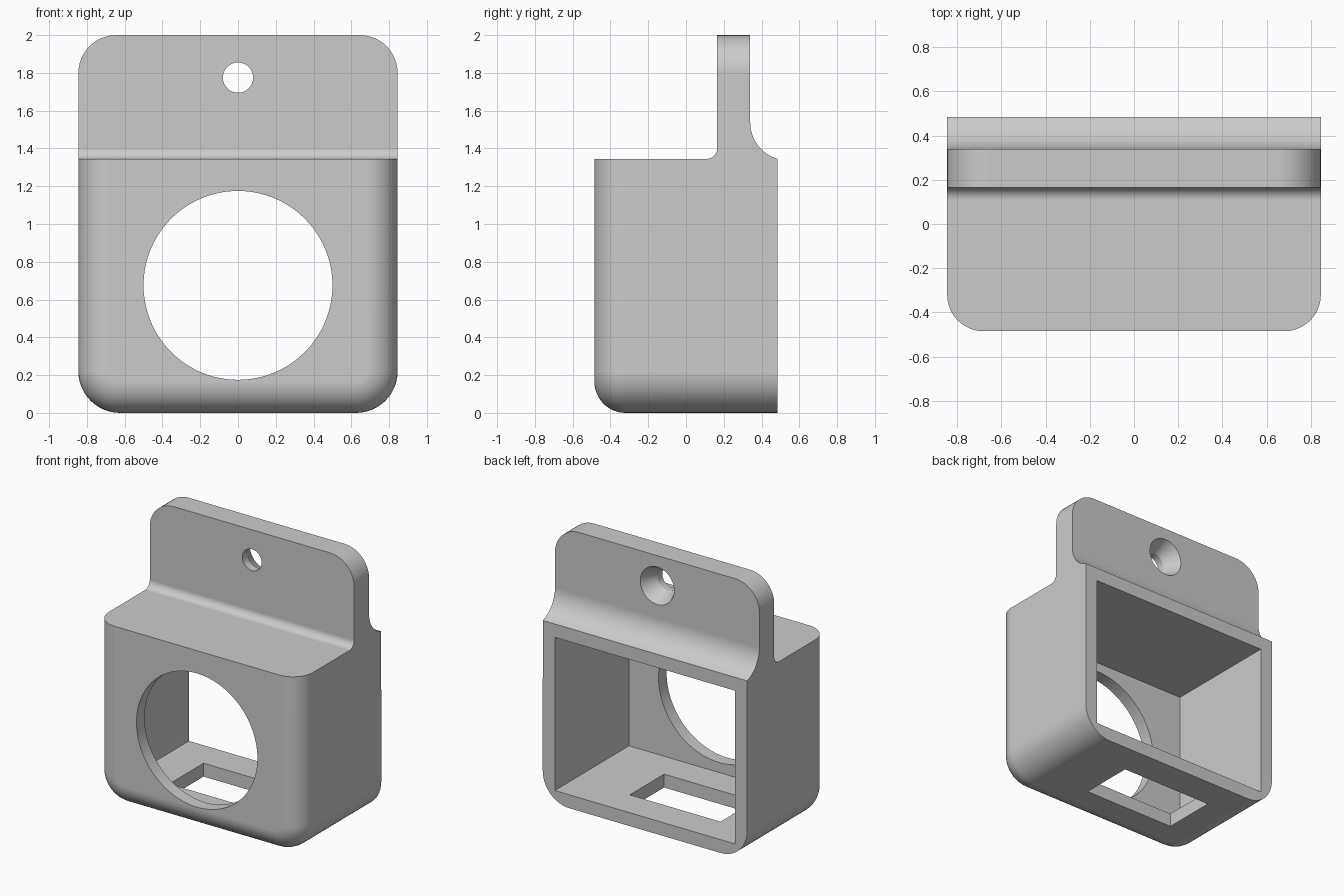
import bpy
import bmesh
from math import sin, cos, pi, radians
from mathutils import Matrix

if "Cube" in bpy.data.objects:
    bpy.data.objects.remove(bpy.data.objects["Cube"], do_unlink=True)

HALF_W, HALF_D, SHELF_Z, TOP_Z = 0.845, 0.485, 1.345, 2.0
WALL, FRONT_R, BOTTOM_R, TAB_R = 0.1, 0.165, 0.22, 0.2

grey = bpy.data.materials.new("plain grey")
grey.use_nodes = True
grey.diffuse_color = (0.6, 0.6, 0.6, 1)
grey.node_tree.nodes["Principled BSDF"].inputs["Base Color"].default_value = (0.6, 0.6, 0.6, 1)


def arc(cx, cy, r, a0, a1, n=12):
    """Points on an arc, angles in degrees."""
    return [(cx + r * cos(radians(a0 + (a1 - a0) * i / n)),
             cy + r * sin(radians(a0 + (a1 - a0) * i / n))) for i in range(n + 1)]


def loft(name, rings):
    """Closed solid through rings that share a point count."""
    bm = bmesh.new()
    loops = [[bm.verts.new(p) for p in ring] for ring in rings]
    n = len(loops[0])
    for a, b in zip(loops, loops[1:]):
        for i in range(n):
            j = (i + 1) % n
            bm.faces.new((a[i], a[j], b[j], b[i]))
    bm.faces.new(loops[0][::-1])
    bm.faces.new(loops[-1])
    bmesh.ops.recalc_face_normals(bm, faces=bm.faces)
    mesh = bpy.data.meshes.new(name)
    bm.to_mesh(mesh)
    bm.free()
    mesh.materials.append(grey)
    obj = bpy.data.objects.new(name, mesh)
    bpy.context.collection.objects.link(obj)
    return obj


def box(name, x0, x1, y0, y1, z0, z1):
    return loft(name, [[(x0, y0, z), (x1, y0, z), (x1, y1, z), (x0, y1, z)] for z in (z0, z1)])


def lathe_y(name, z, stations, n=64):
    """Round solid along y from (y, radius) stations."""
    return loft(name, [[(r * cos(2 * pi * i / n), y, z + r * sin(2 * pi * i / n))
                        for i in range(n)] for y, r in stations])


def boolean(target, tool, operation):
    tool.hide_render = True
    mod = target.modifiers.new(tool.name, "BOOLEAN")
    mod.operation, mod.solver, mod.object = operation, "EXACT", tool
    bpy.context.view_layer.objects.active = target
    bpy.ops.object.modifier_apply(modifier=mod.name)
    bpy.data.objects.remove(tool, do_unlink=True)


def outline(inset, y):
    """Rounded front outline, shrunk by the inset."""
    w, b, t = HALF_W - BOTTOM_R, BOTTOM_R - inset, TAB_R - inset
    tw = HALF_W - TAB_R
    pts = (arc(w, BOTTOM_R, b, -90, 0) + arc(tw, TOP_Z - TAB_R, t, 0, 90)
           + arc(-tw, TOP_Z - TAB_R, t, 90, 180) + arc(-w, BOTTOM_R, b, 180, 270))
    return [(x, y, z) for x, z in pts]


# Housing blank with a filleted front rim
rings = []
for x, y in arc(0, 0, FRONT_R, 90, 0):
    rings.append(outline(FRONT_R - x, -HALF_D + FRONT_R - y))
rings.append(outline(0, HALF_D))
housing = loft("wall_mount_housing", rings)

# Side profile: shelf, thin hanging tab, flared back
profile = [(-0.6, -0.1), (HALF_D, -0.1)]
profile += arc(0.54, 1.537, 0.2, 254, 180)
profile += [(0.34, 2.1), (0.165, 2.1)]
profile += arc(0.11, SHELF_Z + 0.055, 0.055, 0, -90)
profile += [(-0.6, SHELF_Z)]
boolean(housing, loft("side_profile", [[(x, y, z) for y, z in profile] for x in (-1, 1)]),
        "INTERSECT")

# Cavity open to the back, front window, floor slot, countersunk screw hole
inner = HALF_W - WALL
cutters = [
    box("cavity", -inner, inner, -HALF_D + 0.095, 0.7, WALL, SHELF_Z - WALL),
    lathe_y("window", 0.675, [(-0.7, 0.5), (-0.2, 0.5)], 96),
    box("floor_slot", -0.46, 0.29, -0.155, 0.25, -0.2, 0.3),
    lathe_y("screw_hole", 1.775, [(0.0, 0.08), (0.22, 0.08), (0.34, 0.14), (0.4, 0.17)]),
]
for cutter in cutters:
    boolean(housing, cutter, "DIFFERENCE")

# Smooth fillets with crisp edges
bpy.ops.object.select_all(action="DESELECT")
housing.select_set(True)
bpy.context.view_layer.objects.active = housing
bpy.ops.object.shade_smooth_by_angle(angle=radians(25))
normals = housing.modifiers.new("flat_faces", "WEIGHTED_NORMAL")
normals.keep_sharp = True
